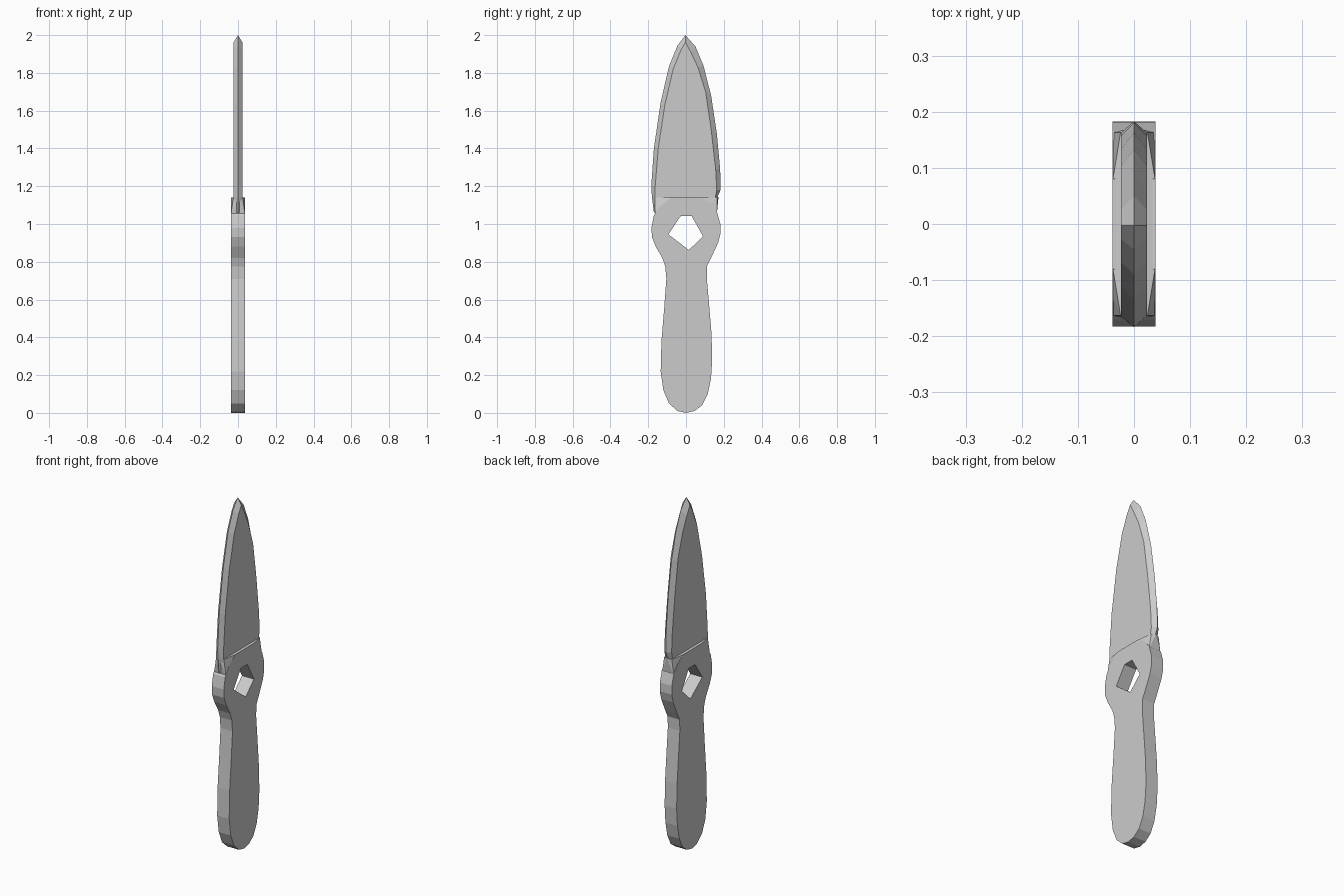
import bpy, bmesh
from mathutils import Matrix

if "Cube" in bpy.data.objects:
    bpy.data.objects.remove(bpy.data.objects["Cube"])

T = 0.038   # handle half thickness
B = 0.023   # blade half thickness
# maps a drawing in (x, y) onto the (y, z) plane, extruded along x
SIDE = Matrix(((0, 0, 1, 0), (1, 0, 0, 0), (0, 1, 0, 0), (0, 0, 0, 1)))


def plate(name, outlines, half):
    """Flat plate from 2D outlines; inner outlines become holes."""
    cu = bpy.data.curves.new(name, 'CURVE')
    cu.dimensions = '2D'
    cu.fill_mode = 'BOTH'
    cu.extrude = half
    for pts in outlines:
        s = cu.splines.new('POLY')
        s.points.add(len(pts) - 1)
        for p, (y, z) in zip(s.points, pts):
            p.co = (y, z, 0, 1)
        s.use_cyclic_u = True
    tmp = bpy.data.objects.new(name + "_outline", cu)
    bpy.context.collection.objects.link(tmp)
    bpy.context.view_layer.update()
    dg = bpy.context.evaluated_depsgraph_get()
    me = bpy.data.meshes.new_from_object(tmp.evaluated_get(dg))
    bpy.data.objects.remove(tmp)
    bm = bmesh.new()
    bm.from_mesh(me)
    bmesh.ops.transform(bm, matrix=SIDE, verts=bm.verts)
    return finish(name, bm)


def finish(name, bm):
    bmesh.ops.remove_doubles(bm, verts=bm.verts, dist=0.0005)
    bmesh.ops.recalc_face_normals(bm, faces=bm.faces)
    for f in bm.faces:
        f.smooth = False
    me = bpy.data.meshes.new(name)
    bm.to_mesh(me)
    bm.free()
    ob = bpy.data.objects.new(name, me)
    bpy.context.collection.objects.link(ob)
    return ob


# handle with round guard and five-sided hole
right = [(0.0, 0.0), (0.045, 0.01), (0.085, 0.04), (0.115, 0.10), (0.132, 0.18),
         (0.139, 0.28), (0.135, 0.42), (0.12, 0.60), (0.11, 0.715), (0.112, 0.78),
         (0.135, 0.825), (0.17, 0.90), (0.183, 0.95), (0.182, 1.0), (0.165, 1.06),
         (0.13, 1.105), (0.08, 1.14)]
left = [(-0.08, 1.14), (-0.14, 1.09), (-0.17, 1.045), (-0.183, 0.98), (-0.18, 0.93),
        (-0.16, 0.88), (-0.125, 0.82), (-0.11, 0.775), (-0.104, 0.71), (-0.115, 0.56),
        (-0.13, 0.38), (-0.134, 0.22), (-0.12, 0.12), (-0.09, 0.05), (-0.045, 0.01)]
hole = [(-0.028, 1.042), (0.03, 1.042), (0.09, 0.935), (0.015, 0.862), (-0.093, 0.945)]
plate("handle", [right + left, hole], T)

# blade: rows of cutting edge (y, z) and bevel ridge (y, z)
rows = [((0.16, 1.06), (0.145, 1.06)), ((0.165, 1.14), (0.155, 1.14)),
        ((0.183, 1.18), (0.163, 1.18)), ((0.181, 1.29), (0.157, 1.29)),
        ((0.163, 1.48), (0.133, 1.5)), ((0.133, 1.68), (0.104, 1.7)),
        ((0.092, 1.84), (0.063, 1.83)), ((0.05, 1.94), (0.025, 1.91)),
        ((-0.003, 2.0), (-0.003, 1.962)),
        ((-0.045, 1.945), (-0.027, 1.92)), ((-0.09, 1.835), (-0.068, 1.82)),
        ((-0.135, 1.64), (-0.112, 1.63)), ((-0.17, 1.4), (-0.147, 1.4)),
        ((-0.184, 1.2), (-0.163, 1.2)), ((-0.18, 1.14), (-0.165, 1.14)),
        ((-0.17, 1.06), (-0.15, 1.06))]
bm = bmesh.new()
edge = [bm.verts.new((0, *e)) for e, r in rows]
ridges = [[bm.verts.new((s * B, *r)) for e, r in rows] for s in (-1, 1)]
for ridge in ridges:
    bm.faces.new(ridge)
    for i in range(len(rows) - 1):
        bm.faces.new((edge[i], edge[i + 1], ridge[i + 1], ridge[i]))
a, b = ridges
bm.faces.new((edge[0], a[0], a[-1], edge[-1], b[-1], b[0]))
finish("blade", bm)

# shoulders: sloping facets from the blade down into the guard
bm = bmesh.new()
for s in (-1, 1):
    bm.verts.new((0, s * 0.172, 1.143))
    for x in (-1, 1):
        bm.verts.new((x * 0.024, s * 0.163, 1.141))
        for y, z in ((0.08, 1.139), (0.13, 1.10), (0.163, 1.05)):
            bm.verts.new((x * 0.0375, s * y, z))
        bm.verts.new((x * 0.0375, s * 0.1, 1.05))
bmesh.ops.convex_hull(bm, input=bm.verts)
finish("shoulders", bm)
